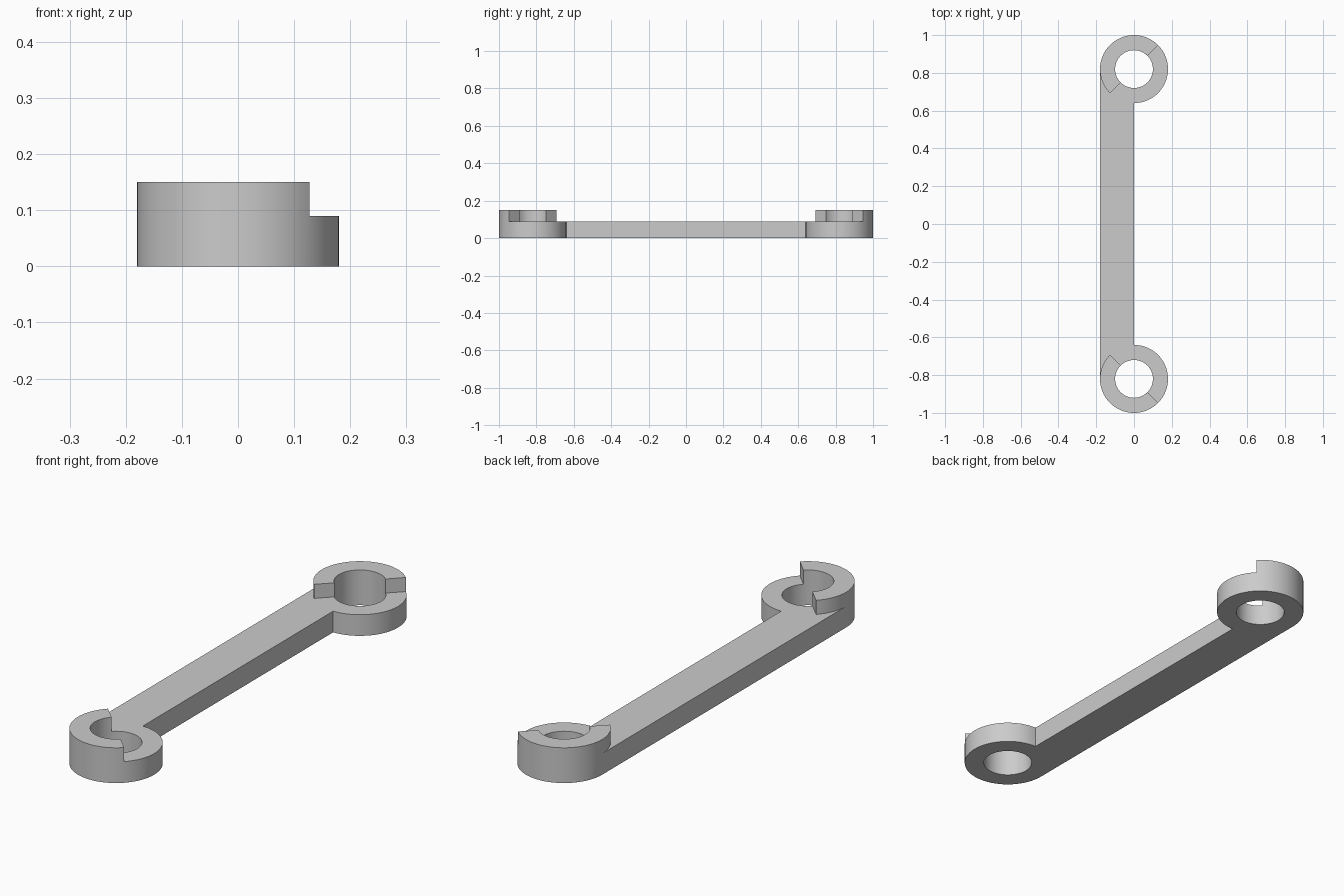
import bpy, bmesh
from math import cos, sin, radians

if "Cube" in bpy.data.objects:
    bpy.data.objects.remove(bpy.data.objects["Cube"])

OUTER, INNER, CENTRE = 0.18, 0.10, 0.82   # ring radii and ring centre along y
BASE, COLLAR = 0.09, 0.06                 # arm thickness and raised collar height
SEG = 64

steel = bpy.data.materials.new("grey_metal")
steel.use_nodes = True
grey = (0.6, 0.6, 0.6, 1)
steel.diffuse_color = grey
steel.node_tree.nodes["Principled BSDF"].inputs["Base Color"].default_value = grey

bm = bmesh.new()


def ring_points(radius, side):
    """Circle around one arm end; side mirrors it along y."""
    pts = []
    for i in range(SEG):
        a = radians(360 * i / SEG)
        pts.append(bm.verts.new((radius * cos(a), side * (CENTRE + radius * sin(a)), 0)))
    return pts


# Flat plan: an eye at each end
outers = []
for side in (1, -1):
    outer, inner = ring_points(OUTER, side), ring_points(INNER, side)
    outers.append(outer)
    for i in range(SEG):
        j = (i + 1) % SEG
        bm.faces.new((outer[i], outer[j], inner[j], inner[i]))

# Flat plan: the bar joins the facing quarter arcs of both eyes
for i in range(SEG // 2, SEG * 3 // 4):
    back, front = outers
    bm.faces.new((back[i], back[i + 1], front[i + 1], front[i]))
bmesh.ops.recalc_face_normals(bm, faces=bm.faces)


def raise_faces(faces, height, keep):
    res = bmesh.ops.extrude_face_region(bm, geom=faces, use_keep_orig=keep)["geom"]
    verts = [g for g in res if isinstance(g, bmesh.types.BMVert)]
    bmesh.ops.translate(bm, verts=verts, vec=(0, 0, height))
    if not keep:
        old = [f for f in faces if f.is_valid]
        if old:
            bmesh.ops.delete(bm, geom=old, context='FACES_ONLY')
    return [g for g in res if isinstance(g, bmesh.types.BMFace)]


# Arm thickness, then a half collar on the outer left of each eye
top = raise_faces(bm.faces[:], BASE, True)


def in_collar(face):
    c = face.calc_center_median()
    dy = abs(c.y) - CENTRE
    return abs(c.y) > 0.5 and dy > c.x


raise_faces([f for f in top if in_collar(f)], COLLAR, False)
bmesh.ops.recalc_face_normals(bm, faces=bm.faces)

mesh = bpy.data.meshes.new("link_arm")
bm.to_mesh(mesh)
bm.free()
mesh.materials.append(steel)
arm = bpy.data.objects.new("link_arm", mesh)
bpy.context.collection.objects.link(arm)

# Smooth round walls, sharp corners
bpy.context.view_layer.objects.active = arm
arm.select_set(True)
bpy.ops.object.shade_smooth_by_angle(angle=radians(30))
